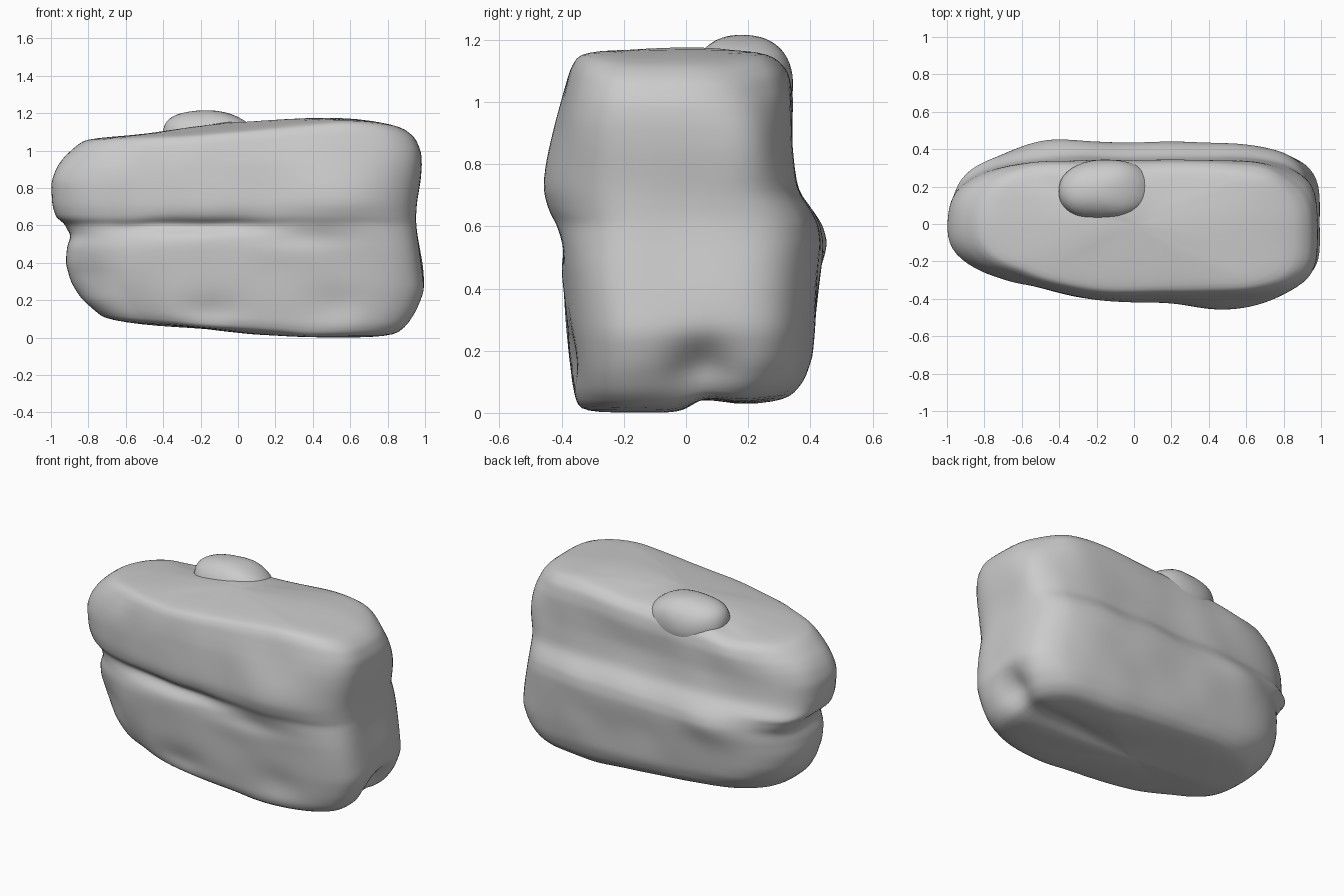
import bpy, bmesh, math
from mathutils import Vector, noise

# Horizontal rings of the boulder: z, left x, right x, front depth, back depth
RINGS = [
    (0.02, -0.72, 0.85, 0.345, 0.34), (0.07, -0.77, 0.91, 0.365, 0.38),
    (0.15, -0.84, 0.96, 0.372, 0.405), (0.26, -0.90, 1.00, 0.38, 0.415),
    (0.38, -0.93, 0.985, 0.39, 0.425), (0.48, -0.92, 0.97, 0.40, 0.435),
    (0.55, -0.89, 0.96, 0.40, 0.44), (0.61, -0.91, 0.955, 0.395, 0.43),
    (0.65, -0.97, 0.955, 0.405, 0.41), (0.72, -0.995, 0.96, 0.415, 0.36),
    (0.85, -1.00, 0.98, 0.41, 0.345), (0.94, -0.97, 0.985, 0.405, 0.345),
    (1.01, -0.93, 0.98, 0.395, 0.345), (1.08, -0.87, 0.95, 0.38, 0.33),
    (1.12, -0.82, 0.88, 0.355, 0.29)]

# Height change of the top along x
TOP_LINE = [(-1.0, -0.075), (-0.85, -0.07), (-0.4, -0.05), (0.1, -0.005),
            (0.55, 0.04), (0.8, 0.025), (1.0, -0.02)]

# Local grooves and bulges: centre, radii, push
SCULPT = [
    ((-0.25, -0.40, 0.60), (0.42, 0.2, 0.035), (0, 0.05, 0)),
    ((0.35, -0.40, 0.54), (0.22, 0.2, 0.05), (0, 0.025, 0)),
    ((0.54, -0.42, 0.74), (0.30, 0.2, 0.18), (0, -0.055, 0)),
    ((-0.50, -0.38, 0.85), (0.15, 0.2, 0.20), (0, 0.02, 0)),
    ((-0.15, -0.38, 0.12), (0.15, 0.2, 0.08), (0, 0.02, 0)),
    ((0.55, -0.40, 0.18), (0.12, 0.2, 0.08), (0, 0.02, 0)),
    ((-0.82, -0.22, 0.28), (0.15, 0.15, 0.15), (0.03, 0.03, 0)),
    ((1.00, 0.05, 0.12), (0.20, 0.08, 0.09), (-0.07, 0, 0.04)),
    ((0.50, 0.07, 0.02), (0.40, 0.06, 0.08), (0, 0, 0.05)),
    ((-0.48, 0.45, 0.56), (0.18, 0.2, 0.10), (0, 0.03, 0)),
    ((0.95, 0.30, 1.10), (0.18, 0.18, 0.16), (-0.04, -0.04, -0.02)),
    ((-0.88, 0.22, 0.60), (0.16, 0.16, 0.06), (-0.04, 0.02, 0)),
    ((-0.50, 0.22, 1.12), (0.10, 0.12, 0.10), (0, 0, -0.02)),
    ((-0.10, 0.13, 1.14), (0.24, 0.17, 0.12), (0, 0, 0.025)),
    ((0.15, -0.03, 1.15), (0.7, 0.15, 0.08), (0, 0, 0.015)),
    ((0.10, 0.34, 0.85), (0.25, 0.2, 0.12), (0, -0.015, 0)),
]


def outline(nx=24, ny=12):
    """Unit plan outline: rounded left end, squarer right end."""
    square = []
    for i in range(nx):
        square.append((-1 + 2 * i / nx, -1))
    for i in range(ny):
        square.append((1, -1 + 2 * i / ny))
    for i in range(nx):
        square.append((1 - 2 * i / nx, 1))
    for i in range(ny):
        square.append((-1, 1 - 2 * i / ny))
    pts = []
    for p, q in square:
        left = 2.6 + 0.6 * q
        n = left if p < 0 else 4.4
        r = (abs(p) ** n + abs(q) ** n) ** (-1 / n)
        pts.append((p * r, q * r))
    return pts


def top_change(x):
    x = min(0.999, max(-0.999, x))
    for (xa, za), (xb, zb) in zip(TOP_LINE, TOP_LINE[1:]):
        if x <= xb:
            return za + (zb - za) * (x - xa) / (xb - xa)


def shape(p):
    """Tilt the top and underside, then apply grooves, bulges and roughness."""
    low = max(0, 1 - p.z / 0.6) ** 2
    high = max(0, p.z / 1.15) ** 5
    d = Vector((0, 0, low * (max(0, 0.35 - p.x) * 0.09 + max(0, p.y) * 0.12)
                + high * top_change(p.x)))
    for c, r, push in SCULPT:
        e = sum(((p[k] - c[k]) / r[k]) ** 2 for k in range(3))
        d += Vector(push) * math.exp(-e)
    return p + d + noise.noise_vector(p * 4) * 0.01


def finish(bm, name):
    bmesh.ops.recalc_face_normals(bm, faces=bm.faces)
    for f in bm.faces:
        f.smooth = True
    me = bpy.data.meshes.new(name)
    bm.to_mesh(me)
    bm.free()
    ob = bpy.data.objects.new(name, me)
    bpy.context.collection.objects.link(ob)
    sub = ob.modifiers.new("smooth", 'SUBSURF')
    sub.levels = sub.render_levels = 1
    return ob


# Refine the rings, and close top and underside with shrinking rings
def scaled(row, s, z):
    return (z, row[1] * s, row[2] * s, row[3] * s, row[4] * s)


rows = [scaled(RINGS[0], s, z) for s, z in ((0.05, 0.0), (0.3, 0.0), (0.6, 0.003), (0.85, 0.007))]
for a, b in zip(RINGS, RINGS[1:]):
    rows += [tuple(m + (n - m) * t / 2 for m, n in zip(a, b)) for t in range(2)]
rows.append(RINGS[-1])
rows += [scaled(RINGS[-1], s, z) for s, z in ((0.85, 1.132), (0.6, 1.14), (0.3, 1.145), (0.05, 1.145))]

# Main boulder
bm = bmesh.new()
plan = outline()
loops = []
for z, x0, x1, yf, yb in rows:
    loops.append([bm.verts.new(shape(Vector((
        u * (x1 if u > 0 else -x0), v * (yb if v > 0 else yf), z)))) for u, v in plan])
n = len(plan)
for a, b in zip(loops, loops[1:]):
    for i in range(n):
        j = (i + 1) % n
        bm.faces.new((a[i], a[j], b[j], b[i]))
bm.faces.new(loops[0][::-1])
bm.faces.new(loops[-1])
lowest = min(v.co.z for v in bm.verts)
for v in bm.verts:
    v.co.z -= lowest
finish(bm, "boulder")

# Lump on top, reaching over the back rim
bm = bmesh.new()
bmesh.ops.create_icosphere(bm, subdivisions=3, radius=1)
for v in bm.verts:
    c = v.co
    r = sum(abs(k) ** 2.4 for k in c) ** (-1 / 2.4)
    p = Vector((-0.15 + c.x * r * 0.26, 0.18 + c.y * r * 0.16, 1.065 + c.z * r * 0.155))
    p.z -= 0.15 * max(0, p.x + 0.12)
    v.co = p + noise.noise_vector(p * 5) * 0.015
finish(bm, "top_lump")
